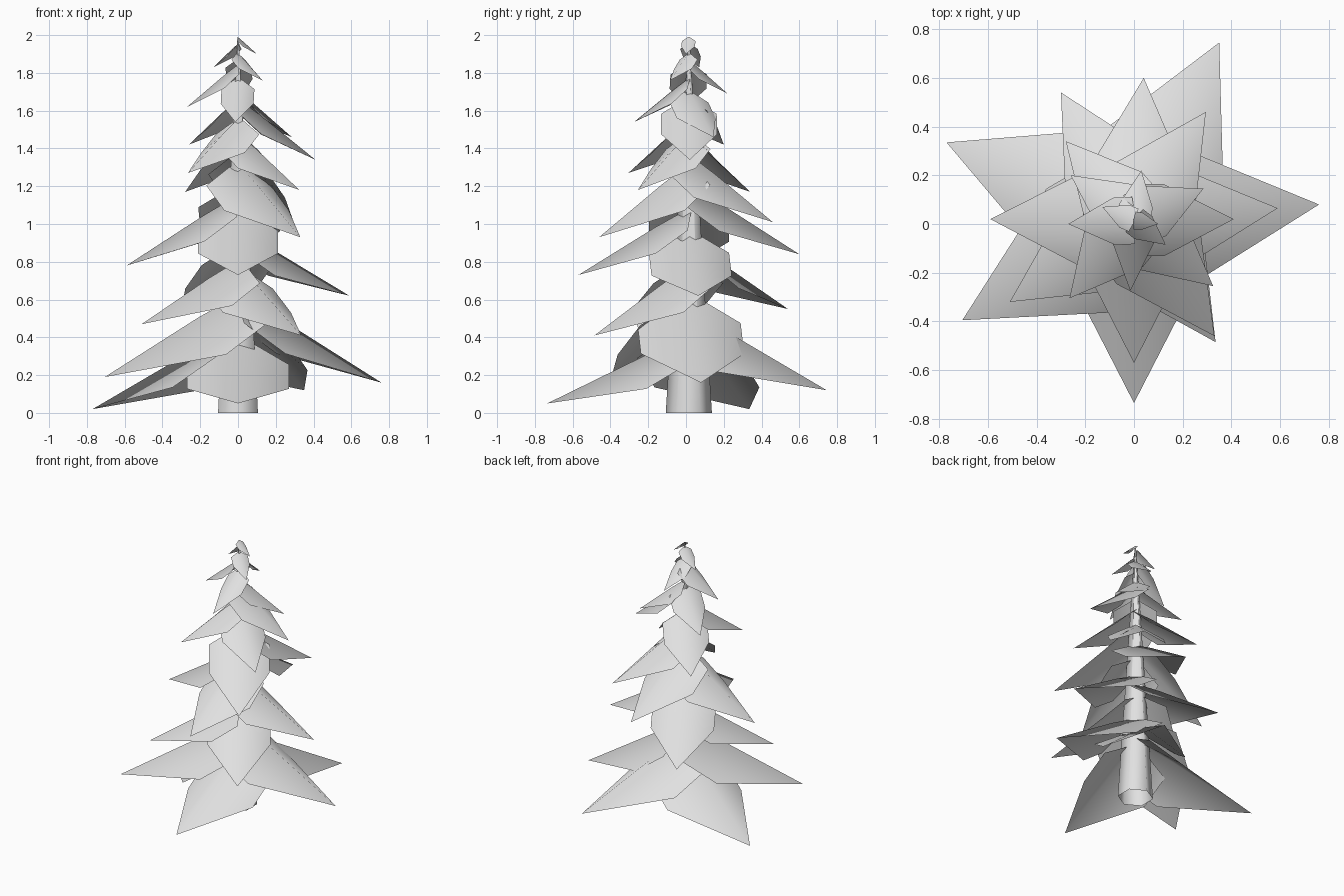
import bpy
import bmesh
from mathutils import Vector

cube = bpy.data.objects.get("Cube")
if cube:
    bpy.data.objects.remove(cube)

# One plain grey for the whole tree
grey = bpy.data.materials.new("light_grey")
grey.use_nodes = True
colour = (0.75, 0.75, 0.75, 1)
grey.diffuse_color = colour
grey.node_tree.nodes["Principled BSDF"].inputs["Base Color"].default_value = colour

CENTRE_Y = 0.015  # trunk axis


def finish(name, bm):
    """Turn a bmesh into a smooth, grey object in the scene."""
    for face in bm.faces:
        face.smooth = True
    mesh = bpy.data.meshes.new(name)
    bm.to_mesh(mesh)
    bm.free()
    mesh.materials.append(grey)
    obj = bpy.data.objects.new(name, mesh)
    bpy.context.collection.objects.link(obj)


def make_trunk():
    """Tapered six-sided trunk, open at the base."""
    bm = bmesh.new()
    bmesh.ops.create_cone(bm, cap_ends=False, segments=6,
                          radius1=0.122, radius2=0.004, depth=1.98)
    bmesh.ops.translate(bm, verts=bm.verts, vec=(0, CENTRE_Y, 0.99))
    finish("trunk", bm)


def make_branch(name, x, y, z, pitch, width=0.36):
    """Drooping kite-shaped bough, folded along its ridge.

    The tip is at x, y, z; pitch is the rise to the trunk and width the
    half width, both as a share of the length.
    """
    out = Vector((x, y - CENTRE_Y, 0))
    length = out.length
    side = Vector((-out.y, out.x, 0))
    root = Vector((0, CENTRE_Y, z + pitch * length))

    def point(along, across, drop):
        down = Vector((0, 0, -length * (pitch * along + drop)))
        return bm.verts.new(root + out * along + side * across + down)

    bm = bmesh.new()
    base = point(-0.03, 0, 0.02)
    ridge = point(0.3, 0, 0)
    end = point(1, 0, 0)
    for sign in (-1, 1):
        back = point(0.01, width * sign, 0.21)
        front = point(0.3, width * sign, 0.24)
        for loop in ((base, back, front, ridge), (ridge, front, end)):
            bm.faces.new(loop if sign < 0 else loop[::-1])
    finish(name, bm)


# Branches from the ground up: tip position, pitch and any special width
branches = [
    (-0.77, 0.335, 0.02, 0.54), (0, -0.735, 0.05, 0.49),
    (0.35, 0.745, 0.12, 0.53), (0.76, 0.08, 0.16, 0.63),
    (-0.705, -0.395, 0.19, 0.55), (0.335, -0.485, 0.41, 0.63),
    (-0.51, -0.32, 0.47, 0.57), (-0.3, 0.54, 0.55, 0.6),
    (0.59, 0.065, 0.62, 0.6), (0, -0.57, 0.73, 0.62),
    (-0.59, 0.02, 0.78, 0.65), (0.04, 0.6, 0.84, 0.64),
    (0.33, -0.46, 0.93, 0.69), (0.295, 0.46, 1.01, 0.69),
    (-0.28, 0.34, 1.17, 0.72), (0.325, -0.255, 1.18, 0.73),
    (-0.265, -0.305, 1.27, 0.71), (0.41, 0.02, 1.34, 0.81),
    (-0.26, 0.2, 1.42, 0.78), (0.285, 0.145, 1.46, 0.8),
    (-0.015, -0.275, 1.54, 0.82, 0.3), (-0.27, 0, 1.62, 0.85),
    (0.03, 0.22, 1.69, 0.88, 0.33), (0.13, -0.085, 1.76, 0.89),
    (-0.13, 0.07, 1.83, 0.9), (0.1, 0, 1.9, 0.9),
]

make_trunk()
for number, branch in enumerate(branches, 1):
    make_branch(f"branch_{number}", *branch)
